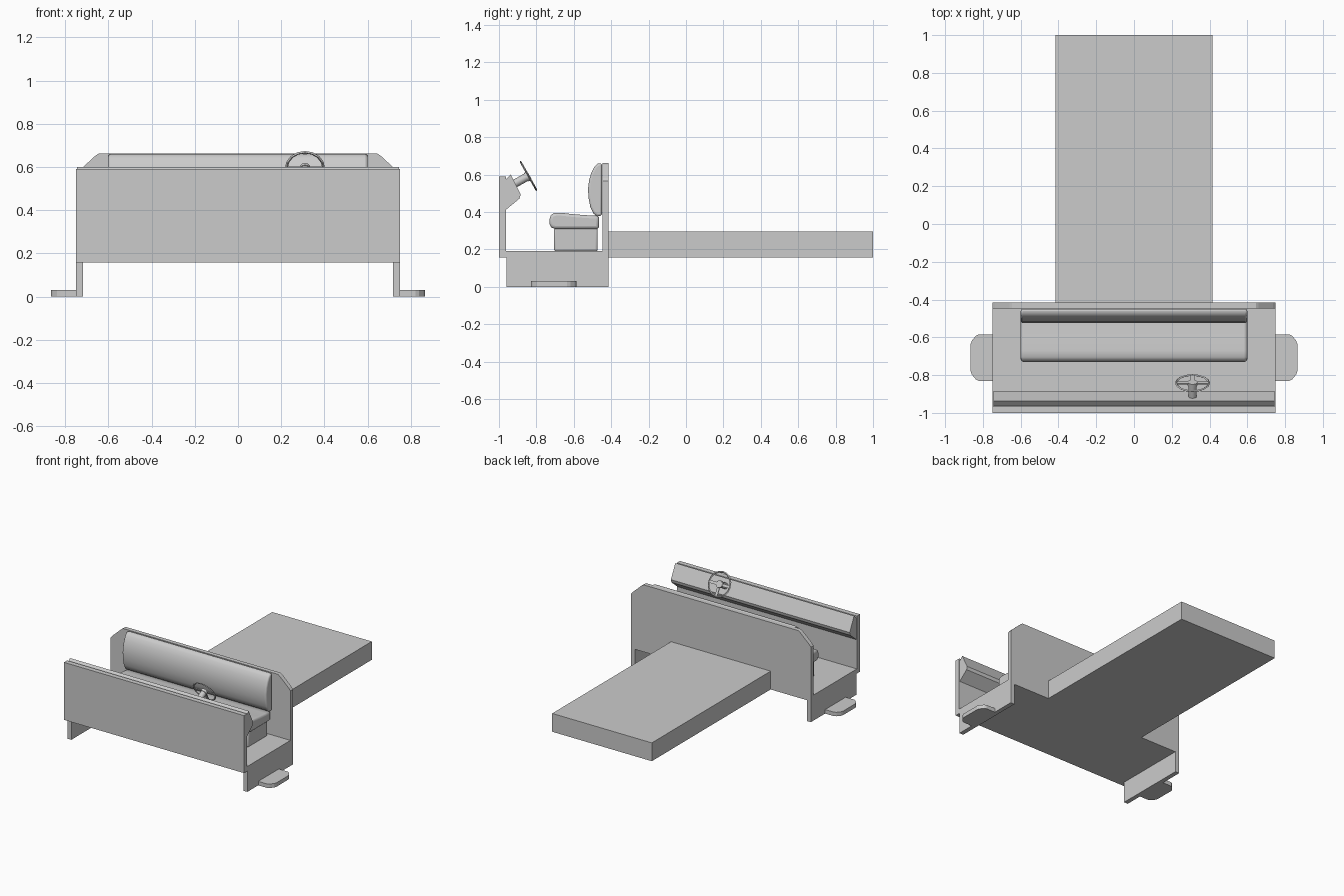
import bpy, bmesh, math
from mathutils import Vector, Matrix

if "Cube" in bpy.data.objects:
    bpy.data.objects.remove(bpy.data.objects["Cube"])


def finish(name, bm, smooth=None, bevel=0.0):
    bmesh.ops.recalc_face_normals(bm, faces=bm.faces)
    me = bpy.data.meshes.new(name)
    bm.to_mesh(me)
    bm.free()
    ob = bpy.data.objects.new(name, me)
    bpy.context.collection.objects.link(ob)
    if bevel:
        mod = ob.modifiers.new("soft_edges", 'BEVEL')
        mod.width, mod.segments = bevel, 3
        mod.limit_method, mod.angle_limit = 'ANGLE', math.radians(60)
    if smooth:
        bpy.ops.object.select_all(action='DESELECT')
        ob.select_set(True)
        bpy.context.view_layer.objects.active = ob
        bpy.ops.object.shade_smooth_by_angle(angle=math.radians(smooth))
    return ob


def prism(name, pts, axis, lo, hi, **kw):
    """Extrude a closed 2D profile along an axis from lo to hi."""
    place = {'x': lambda a, b, t: (t, a, b),
             'y': lambda a, b, t: (a, t, b),
             'z': lambda a, b, t: (a, b, t)}[axis]
    bm = bmesh.new()
    face = bm.faces.new([bm.verts.new(place(a, b, lo)) for a, b in pts])
    out = bmesh.ops.extrude_face_region(bm, geom=[face])
    verts = [v for v in out['geom'] if isinstance(v, bmesh.types.BMVert)]
    bmesh.ops.translate(bm, verts=verts, vec=place(0, 0, hi - lo))
    return finish(name, bm, **kw)


def box(name, x, y, z, **kw):
    pts = [(x[0], y[0]), (x[1], y[0]), (x[1], y[1]), (x[0], y[1])]
    return prism(name, pts, 'z', z[0], z[1], **kw)


# chassis and cab shell
box("chassis_slab", (-.415, .415), (-.415, 1), (.157, .295))
box("cab_floor", (-.75, .75), (-.965, -.415), (.157, .192))
box("front_panel", (-.75, .75), (-1, -.963), (.157, .59))
half = [(.75, .157), (.75, .565), (.735, .583), (.66, .652), (.645, .662)]
prism("back_panel", half + [(-x, z) for x, z in reversed(half)], 'y', -.447, -.415)

# side skirts and steps
step = [(.75, -.83), (.822, -.83), (.838, -.822), (.858, -.798), (.865, -.78),
        (.865, -.635), (.858, -.617), (.838, -.593), (.822, -.585), (.75, -.585)]
for side, s in (("left", -1), ("right", 1)):
    box(side + "_skirt", (s * .717, s * .75), (-.96, -.415), (0, .192))
    prism(side + "_step", [(s * x, y) for x, y in step], 'z', 0, .03)

# dashboard
prism("dashboard", [(-.965, .41), (-.965, .572), (-.937, .6), (-.884, .495), (-.89, .472)],
      'x', -.745, .745)

# bench seat
box("seat_base", (-.58, .58), (-.706, -.472), (.19, .315), bevel=.012, smooth=40)
prism("seat_cushion", [(-.7, .31), (-.72, .317), (-.73, .335), (-.73, .362), (-.722, .384),
                       (-.705, .395), (-.67, .396), (-.6, .388), (-.52, .382), (-.475, .38),
                       (-.466, .372), (-.465, .32), (-.475, .31)],
      'x', -.6, .6, bevel=.016, smooth=50)
prism("seat_backrest", [(-.449, .38), (-.475, .377), (-.495, .392), (-.512, .428), (-.521, .475),
                        (-.524, .524), (-.518, .572), (-.506, .61), (-.49, .642),
                        (-.474, .658), (-.449, .662)],
      'x', -.6, .6, bevel=.012, smooth=50)

# steering wheel, built flat then tilted; local +y is the lower rim
normal = Vector((0, .87, .49)).normalized()
down = Vector((0, .49, -.87)).normalized()
side = down.cross(normal)
tilt = Matrix((side, down, normal)).transposed().to_4x4()
tilt.translation = (.31, -.842, .593)

bm = bmesh.new()
N, R, W, T = 16, .093, .013, .005
rings = []
for i in range(N):
    a = 2 * math.pi * i / N
    rings.append([bm.verts.new((r * math.cos(a), r * math.sin(a), z))
                  for r, z in ((R, 0), (R - W / 2, T), (R - W, 0), (R - W / 2, -T))])
for i in range(N):
    p, q = rings[i], rings[(i + 1) % N]
    for j in range(4):
        k = (j + 1) % 4
        bm.faces.new((p[j], q[j], q[k], p[k]))
bm.transform(tilt)
finish("steering_rim", bm)

bm = bmesh.new()
for deg in (0, 90, 180):
    m = (Matrix.Rotation(math.radians(deg), 4, 'Z') @ Matrix.Translation((.045, 0, 0))
         @ Matrix.Diagonal((.08, .02, .006, 1)))
    bmesh.ops.create_cube(bm, size=1, matrix=m)
bm.transform(tilt)
finish("steering_spokes", bm)

# hub and column
for name, r, z0, z1 in (("steering_hub", .026, -.014, .006), ("steering_column", .022, -.09, -.01)):
    bm = bmesh.new()
    bmesh.ops.create_cone(bm, cap_ends=True, segments=12, radius1=r, radius2=r, depth=z1 - z0,
                          matrix=tilt @ Matrix.Translation((0, 0, (z0 + z1) / 2)))
    finish(name, bm, smooth=40)
